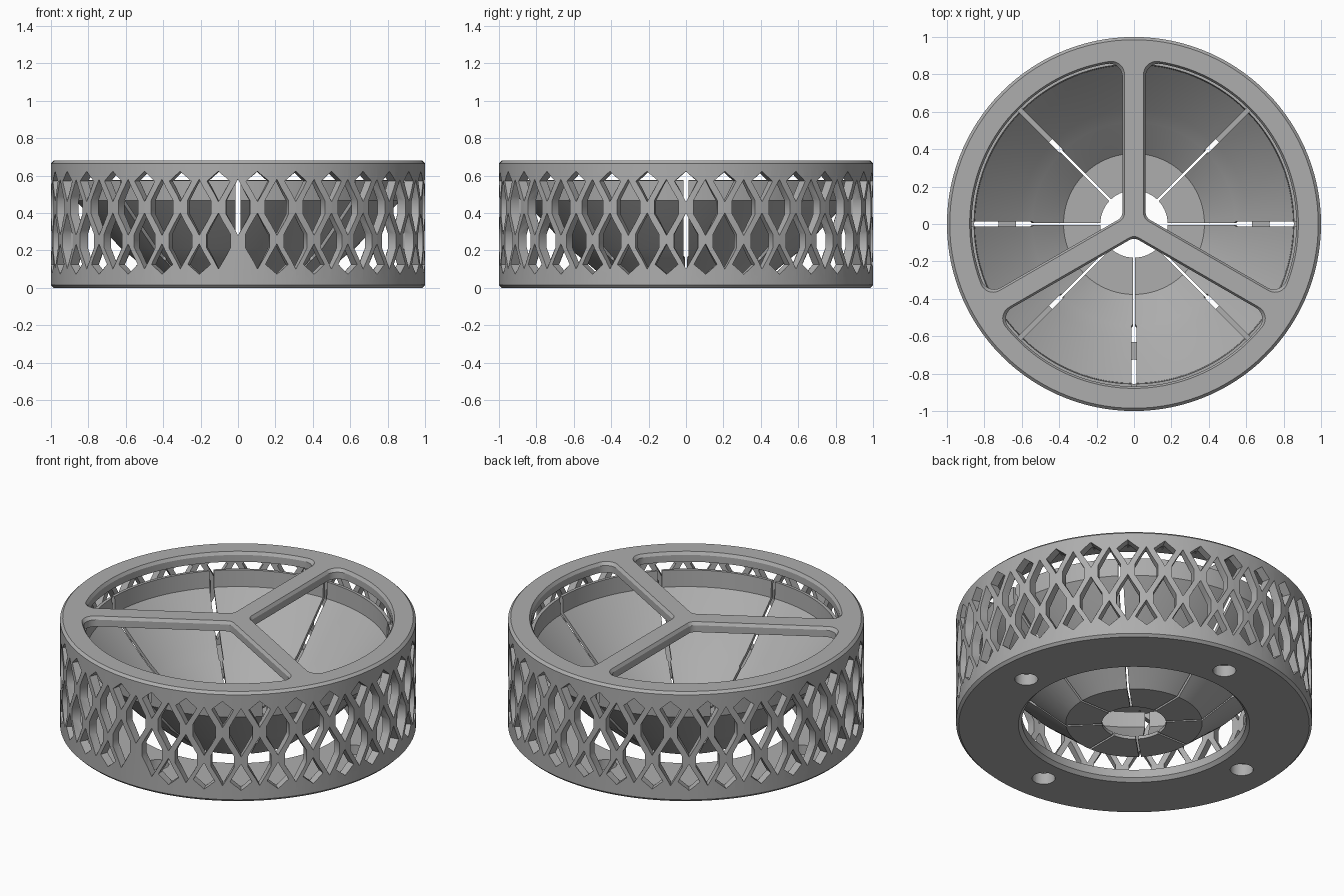
import bpy, bmesh, math
from math import sin, cos, pi, radians, asin

if "Cube" in bpy.data.objects:
    bpy.data.objects.remove(bpy.data.objects["Cube"], do_unlink=True)

grey = bpy.data.materials.new("plain grey")
grey.use_nodes = True
COLOUR = (0.42, 0.42, 0.42, 1)
grey.diffuse_color = COLOUR
grey.node_tree.nodes["Principled BSDF"].inputs["Base Color"].default_value = COLOUR


def make_object(name, bm):
    bmesh.ops.remove_doubles(bm, verts=bm.verts, dist=1e-5)
    bmesh.ops.recalc_face_normals(bm, faces=bm.faces)
    mesh = bpy.data.meshes.new(name)
    bm.to_mesh(mesh)
    bm.free()
    mesh.materials.append(grey)
    obj = bpy.data.objects.new(name, mesh)
    bpy.context.collection.objects.link(obj)
    return obj


def activate(obj):
    bpy.ops.object.select_all(action='DESELECT')
    obj.select_set(True)
    bpy.context.view_layer.objects.active = obj


def loft(bm, rings):
    """Join rings of equal length into a closed solid."""
    loops = [[bm.verts.new(p) for p in ring] for ring in rings]
    for low, high in zip(loops, loops[1:]):
        for i in range(len(low)):
            j = (i + 1) % len(low)
            bm.faces.new((low[i], low[j], high[j], high[i]))
    bm.faces.new(loops[0][::-1])
    bm.faces.new(loops[-1])


def arc(cx, cy, r, start, end, steps):
    return [(cx + r * cos(start + (end - start) * i / steps),
             cy + r * sin(start + (end - start) * i / steps)) for i in range(steps + 1)]


# Drum: one lathed section with floor ring, outer wall and lid
section = [(0.65, 0), (0.985, 0), (1, 0.015), (1, 0.665), (0.985, 0.68), (0, 0.68),
           (0, 0.62), (0.95, 0.62), (0.95, 0.07), (0.63, 0.07), (0.63, 0.02)]
bm = bmesh.new()
verts = [bm.verts.new((r, 0, z)) for r, z in section]
edges = [bm.edges.new((verts[i], verts[(i + 1) % len(verts)])) for i in range(len(verts))]
bmesh.ops.spin(bm, geom=verts + edges, cent=(0, 0, 0), axis=(0, 0, 1),
               angle=2 * pi, steps=120)
bmesh.ops.remove_doubles(bm, verts=bm.verts, dist=1e-5)
bmesh.ops.dissolve_degenerate(bm, edges=bm.edges, dist=1e-5)
drum = make_object("lattice_drum", bm)

cut = bmesh.new()


# Lattice cells through the wall
def cell(angle, z, half):
    shape = half + [(-x, h) for x, h in reversed(half) if x > 0]
    rings = []
    for r in (0.915, 1.05):
        rings.append([(r * cos(angle) - x * r * sin(angle),
                       r * sin(angle) + x * r * cos(angle), z + h) for x, h in shape])
    loft(cut, rings)


DIAMOND = [(0, -0.15), (0.065, -0.035), (0.065, 0.035), (0, 0.15)]
ROOFED = [(0, -0.15), (0.062, -0.04), (0.05, -0.03), (0, 0.013)]
FLOORED = [(x, -h) for x, h in reversed(ROOFED)]
for k in range(30):
    a = -pi / 2 + k * pi / 15
    cell(a + pi / 30, 0.25, DIAMOND)
    cell(a, 0.43, DIAMOND)
    cell(a + pi / 30, 0.61, ROOFED)
    if k:                          # the front cell stays closed
        cell(a, 0.085, FLOORED)


# Lid windows: three rounded sectors between the spokes, chamfered at the top
def window(h, R, z, turn):
    f, g = 0.07, 0.05
    phi = asin((h + f) / (R - f))
    c, far = (h + g) / sin(pi / 3), 2 * pi / 3 - phi
    pts = arc(c * cos(pi / 3), c * sin(pi / 3), g, radians(210), radians(270), 8)
    pts += arc((R - f) * cos(phi), (R - f) * sin(phi), f, -pi / 2, phi, 10)
    pts += arc(0, 0, R, phi, far, 40)[1:-1]
    pts += arc((R - f) * cos(far), (R - f) * sin(far), f, far, radians(210), 10)
    return [(x * cos(turn) - y * sin(turn), x * sin(turn) + y * cos(turn), z) for x, y in pts]


for k in range(3):
    t = pi / 2 + k * 2 * pi / 3
    loft(cut, [window(0.062, 0.868, 0.58, t), window(0.062, 0.868, 0.662, t),
               window(0.045, 0.885, 0.69, t)])

# Screw holes in the floor ring
for k in range(4):
    x, y = 0.79 * cos(k * pi / 2), 0.79 * sin(k * pi / 2)
    ring = arc(x, y, 0.065, 0, 2 * pi, 32)[:-1]
    loft(cut, [[(p, q, z) for p, q in ring] for z in (-0.05, 0.12)])

cutter = make_object("drum_cutter", cut)
cutter.hide_render = True
mod = drum.modifiers.new("openings", 'BOOLEAN')
mod.operation, mod.solver, mod.object = 'DIFFERENCE', 'EXACT', cutter
activate(drum)
bpy.ops.object.modifier_apply(modifier=mod.name)
bpy.data.objects.remove(cutter, do_unlink=True)
bpy.ops.object.shade_smooth_by_angle(angle=radians(30))

# Bowl: eight petals split by slits that widen towards the rim
bowl = [(0.18, 0.02, 0.006), (0.38, 0.02, 0.006), (0.54, 0.155, 0.006), (0.55, 0.163, 0.013),
        (0.62, 0.22, 0.013), (0.86, 0.47, 0.013), (0.865, 0.575, 0.013)]
STEPS = 14
bm = bmesh.new()
for k in range(8):
    rows = []
    for r, z, gap in bowl:
        off = asin(gap / r)
        a0, a1 = k * pi / 4 + off, (k + 1) * pi / 4 - off
        rows.append([bm.verts.new((x, y, z)) for x, y in arc(0, 0, r, a0, a1, STEPS)])
    for low, high in zip(rows, rows[1:]):
        for i in range(STEPS):
            bm.faces.new((low[i], low[i + 1], high[i + 1], high[i]))
petals = make_object("bowl_petals", bm)
mod = petals.modifiers.new("thickness", 'SOLIDIFY')
mod.thickness, mod.offset = 0.02, 0
activate(petals)
bpy.ops.object.modifier_apply(modifier=mod.name)
bpy.ops.object.shade_smooth_by_angle(angle=radians(25))
